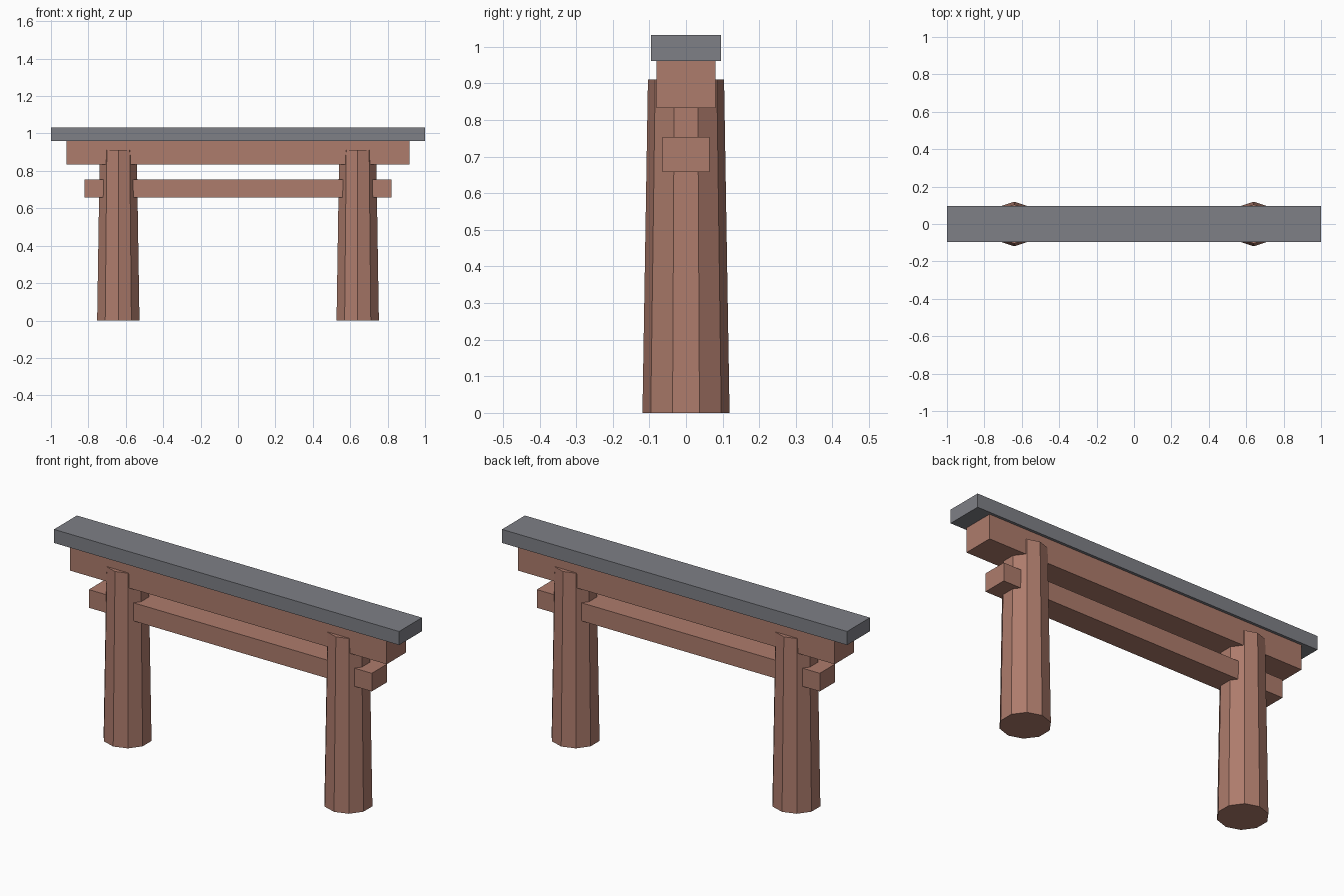
import bpy

if "Cube" in bpy.data.objects:
    bpy.data.objects.remove(bpy.data.objects["Cube"])


def material(name, color):
    m = bpy.data.materials.new(name)
    m.diffuse_color = (*color, 1)
    m.use_nodes = True
    m.node_tree.nodes["Principled BSDF"].inputs["Base Color"].default_value = m.diffuse_color
    return m


wood = material("wood", (0.42, 0.20, 0.15))
slate = material("slate", (0.21, 0.215, 0.24))


def beam(name, half_x, half_y, z0, z1, mat):
    bpy.ops.mesh.primitive_cube_add(size=2, location=(0, 0, (z0 + z1) / 2))
    ob = bpy.context.object
    ob.name = name
    ob.scale = (half_x, half_y, (z1 - z0) / 2)
    bpy.ops.object.transform_apply(location=False, rotation=False, scale=True)
    ob.data.materials.append(mat)


# Tapered ten-sided pillars, a corner facing front and back
HEIGHT = 0.911
for side, x in (("left", -0.64), ("right", 0.64)):
    bpy.ops.mesh.primitive_cone_add(vertices=10, radius1=0.119, radius2=0.104,
                                    depth=HEIGHT, location=(x, 0, HEIGHT / 2))
    pillar = bpy.context.object
    pillar.name = side + "_pillar"
    pillar.data.materials.append(wood)

# Tie beam through the pillars, lintel over them, and the roof cap
beam("tie_beam", 0.82, 0.064, 0.658, 0.753, wood)
beam("lintel", 0.918, 0.081, 0.833, 0.961, wood)
beam("roof_cap", 1.0, 0.095, 0.961, 1.032, slate)
